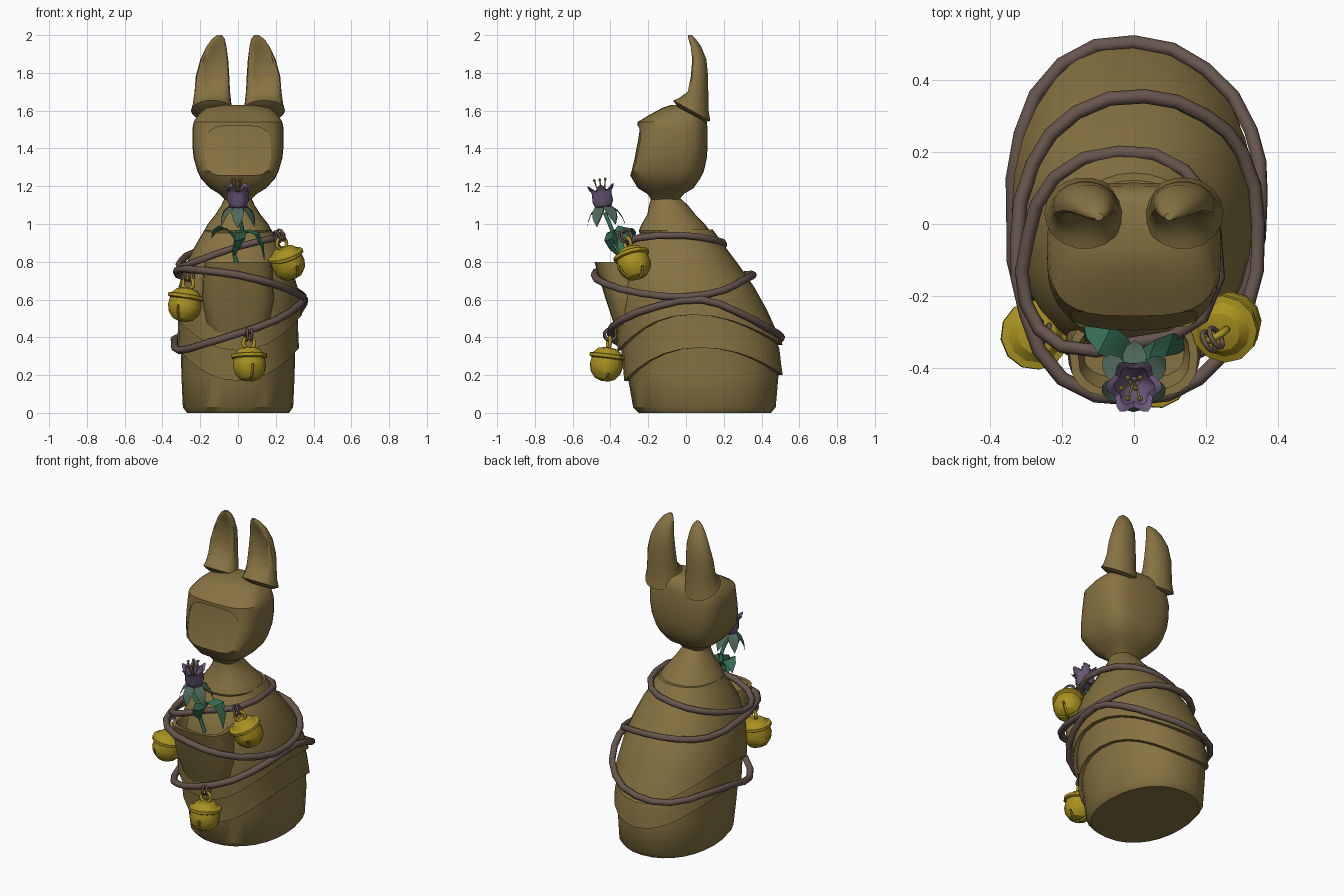
import bpy, bmesh, math
from mathutils import Vector, Matrix, Euler

cube = bpy.data.objects.get("Cube")
if cube:
    bpy.data.objects.remove(cube)


def material(name, r, g, b):
    m = bpy.data.materials.new(name)
    m.use_nodes = True
    m.diffuse_color = (r, g, b, 1)
    bsdf = next(n for n in m.node_tree.nodes if n.type == 'BSDF_PRINCIPLED')
    bsdf.inputs["Base Color"].default_value = (r, g, b, 1)
    bsdf.inputs["Roughness"].default_value = 0.8
    return m


CLOTH = material("olive cloth", .24, .17, .055)
GOLD = material("bell gold", .40, .29, .015)
ROPE = material("brown rope", .135, .09, .075)
PETAL = material("purple petal", .14, .095, .19)
SEPAL = material("grey green sepal", .08, .14, .105)
LEAF = material("leaf green", .035, .15, .085)
STAMEN = material("stamen yellow", .32, .24, .06)


def smooth(ob, angle=35):
    bpy.ops.object.select_all(action='DESELECT')
    ob.select_set(True)
    bpy.context.view_layer.objects.active = ob
    bpy.ops.object.shade_smooth_by_angle(angle=math.radians(angle))


def loft(name, rings, mat, cap_start=True, cap_end=True, angle=35):
    """Skin a list of equally long closed rings."""
    bm = bmesh.new()
    rows = [[bm.verts.new(p) for p in ring] for ring in rings]
    n = len(rows[0])
    for a, b in zip(rows, rows[1:]):
        for i in range(n):
            j = (i + 1) % n
            bm.faces.new((a[i], a[j], b[j], b[i]))
    if cap_start:
        bm.faces.new(rows[0][::-1])
    if cap_end:
        bm.faces.new(rows[-1])
    bmesh.ops.recalc_face_normals(bm, faces=bm.faces)
    me = bpy.data.meshes.new(name)
    bm.to_mesh(me)
    bm.free()
    me.materials.append(mat)
    ob = bpy.data.objects.new(name, me)
    bpy.context.collection.objects.link(ob)
    smooth(ob, angle)
    return ob


def tube(name, points, radius, mat, cyclic=False, res=2, sides=2):
    cu = bpy.data.curves.new(name, 'CURVE')
    cu.dimensions = '3D'
    cu.bevel_depth, cu.bevel_resolution, cu.resolution_u = radius, sides, res
    cu.use_fill_caps = True
    sp = cu.splines.new('BEZIER')
    sp.bezier_points.add(len(points) - 1)
    for bp, p in zip(sp.bezier_points, points):
        bp.co = p
        bp.handle_left_type = bp.handle_right_type = 'AUTO'
    sp.use_cyclic_u = cyclic
    cu.materials.append(mat)
    ob = bpy.data.objects.new(name, cu)
    bpy.context.collection.objects.link(ob)
    bpy.ops.object.select_all(action='DESELECT')
    ob.select_set(True)
    bpy.context.view_layer.objects.active = ob
    bpy.ops.object.convert(target='MESH')
    smooth(bpy.context.object, 50)


def oval(t, n):
    """Unit superellipse point."""
    c, s = math.cos(t), math.sin(t)
    return math.copysign(abs(c) ** (2 / n), c), math.copysign(abs(s) ** (2 / n), s)


def angles(n):
    return [math.tau * i / n for i in range(n)]


def ring(z, rx, yf, yb, n=2.2, count=28):
    return [Vector((rx * x, (yf + yb) / 2 + (yb - yf) / 2 * y, z))
            for x, y in (oval(t, n) for t in angles(count))]


# Body: wrapped layers that share one tapering form (z, half width, front, back)
FORM = [(0, .27, -.25, .45), (.03, .292, -.28, .475), (.2, .30, -.31, .49), (.36, .302, -.335, .48),
        (.5, .308, -.355, .43), (.6, .308, -.36, .385), (.7, .292, -.355, .33), (.8, .262, -.335, .26),
        (.9, .215, -.28, .19), (.97, .175, -.23, .14)]


def form(z, t, off):
    k = next((i for i in range(len(FORM) - 2) if z <= FORM[i + 1][0]), len(FORM) - 2)
    a, b = FORM[k], FORM[k + 1]
    f = (z - a[0]) / (b[0] - a[0])
    rx, yf, yb = (p + (q - p) * f for p, q in zip(a[1:], b[1:]))
    x, y = oval(t, 2.2)
    return Vector(((rx + off) * x, (yf + yb) / 2 + ((yb - yf) / 2 + off) * y, z))


def layer(name, front, side, back, top, flare):
    rows = []
    for f, off in ((0, -.02), (0, flare), (.12, flare * .8), (.3, flare * .6), (.5, flare * .4),
                   (.7, flare * .25), (.85, .003), (1, .002)):
        row = []
        for t in angles(28):
            s = math.sin(t)
            hem = side + ((front if s < 0 else back) - side) * s * s
            row.append(form(hem + (top - hem) * f, t, off))
        rows.append(row)
    loft(name, rows, CLOTH, False)


loft("base_wrap", [ring(*r) for r in FORM[:5]], CLOTH)
layer("lower_wrap", .17, .345, .20, .66, .022)
layer("upper_wrap", .33, .52, .36, .97, .032)
loft("collar", [ring(*r) for r in ((.94, .17, -.24, .11), (.965, .178, -.25, .125), (1.0, .16, -.235, .10),
     (1.05, .12, -.205, .05), (1.1, .088, -.195, .01), (1.14, .07, -.185, -.035), (1.2, .075, -.18, -.03))], CLOTH)

# Hollow front pouch
loft("front_pouch", [ring(z, rx, yf, yb, 2.8, 20) for z, rx, yf, yb in (
    (.36, .11, -.345, -.2), (.48, .17, -.385, -.2), (.6, .19, -.425, -.2), (.7, .188, -.455, -.22),
    (.8, .178, -.485, -.25), (.8, .155, -.465, -.27), (.73, .14, -.43, -.28))], CLOTH)

# Head with a shallow hollow face
head = loft("head", [ring(*r, 3.2 if r[0] < 1.6 else 2.6, 32) for r in (
    (1.13, .07, -.185, -.035), (1.16, .10, -.205, -.01), (1.19, .15, -.255, .04), (1.24, .195, -.285, .075),
    (1.28, .215, -.31, .095), (1.35, .235, -.29, .11), (1.42, .242, -.272, .115), (1.5, .242, -.256, .115),
    (1.54, .235, -.256, .11), (1.58, .21, -.19, .105), (1.615, .17, -.125, .085), (1.63, .08, -.08, .06))], CLOTH)
cut = []
for y0, s in ((-.5, 1), (0, 1), (.004, .75), (.006, .4), (.006, .03)):
    row = []
    for x, v in (oval(t, 3.6) for t in angles(28)):
        px, pz = .175 * x * s, 1.385 + .135 * v * s
        slope = -.292 + .2 * (pz - 1.28) + .7 * px * px
        row.append(Vector((px, y0 if y0 < -.1 else slope + y0, pz)))
    cut.append(row)
cutter = loft("face_cutter", cut, CLOTH)
cutter.hide_render = True
mod = head.modifiers.new("face", 'BOOLEAN')
mod.object, mod.operation, mod.solver = cutter, 'DIFFERENCE', 'EXACT'
bpy.context.view_layer.objects.active = head
bpy.ops.object.modifier_apply(modifier="face")
bpy.data.objects.remove(cutter)
smooth(head, 30)

# Ears with a tilted cuff and scooped front (z, x, y, half width, half depth, tilt, dent)
EAR = [(1.58, .135, .03, .08, .075, .04, 0), (1.6, .137, .03, .112, .1, .055, 0), (1.635, .137, .035, .102, .085, .03, .1),
       (1.7, .136, .045, .094, .074, 0, .6), (1.78, .135, .052, .089, .066, 0, .9), (1.87, .126, .055, .074, .054, 0, .9),
       (1.94, .114, .043, .053, .038, 0, .6), (1.98, .104, .03, .034, .022, 0, .2), (2.0, .098, .02, .013, .01, 0, 0)]
for side, label in ((1, "left"), (-1, "right")):
    rows = []
    for z, cx, cy, rx, ry, tilt, dent in EAR:
        row = []
        for t in angles(18):
            c, s = math.cos(t), math.sin(t)
            row.append(Vector((side * (cx + rx * c), cy + ry * (s + dent * max(0, -s) ** 3), z - tilt * s)))
        rows.append(row)
    loft(label + "_ear", rows, CLOTH, angle=40)

# Ropes wound around the body
tube("upper_rope", [(0, -.33, .88), (.19, -.26, .925), (.225, -.02, .94), (.14, .15, .915), (-.04, .2, .89),
     (-.22, .13, .855), (-.295, -.04, .81), (-.3, -.22, .775), (-.2, -.34, .81)], .019, ROPE, True)
tube("middle_rope", [(-.3, -.25, .76), (-.2, -.43, .755), (0, -.485, .73), (.18, -.43, .685), (.31, -.25, .635),
     (.345, 0, .615), (.3, .2, .65), (.2, .3, .7), (.03, .355, .73), (-.16, .31, .73), (-.28, .17, .72),
     (-.325, -.05, .745)], .02, ROPE, True)
tube("lower_rope", [(0, -.40, .42), (.2, -.345, .49), (.32, -.15, .565), (.352, .08, .6), (.325, .26, .54),
     (.2, .43, .45), (0, .505, .4), (-.2, .445, .385), (-.315, .25, .4), (-.335, 0, .37), (-.31, -.2, .33),
     (-.18, -.345, .365)], .02, ROPE, True)


# Bells: lathed shell with a cross slit, hanging ring and rope loops
def circle(r, count, place, plane='xz'):
    pts = [(r * math.cos(t), r * math.sin(t)) for t in angles(count)]
    return [place @ Vector((a, 0, b) if plane == 'xz' else (0, a, b)) for a, b in pts]


PROFILE = [(.02, .082), (.055, .074), (.078, .05), (.097, .045), (.097, .028), (.084, .022), (.09, -.015),
           (.08, -.055), (.055, -.085), (.02, -.098)]


def bell(label, center, rot):
    place = Matrix.Translation(center) @ Euler(rot).to_matrix().to_4x4()
    shell = loft(label + "_bell", [[place @ Vector((r * math.cos(t), r * math.sin(t), z)) for t in angles(12)]
                                   for r, z in PROFILE], GOLD, angle=30)
    for k, size in enumerate(((.012, .3, .09), (.3, .012, .05))):
        bpy.ops.mesh.primitive_cube_add(size=1)
        slit = bpy.context.object
        slit.matrix_world = place @ Matrix.Translation((0, 0, -.06 - .02 * k)) @ Matrix.Diagonal((*size, 1))
        slit.hide_render = True
        bpy.context.view_layer.update()
        m = shell.modifiers.new("slit", 'BOOLEAN')
        m.object, m.operation, m.solver = slit, 'DIFFERENCE', 'EXACT'
        bpy.context.view_layer.objects.active = shell
        bpy.ops.object.modifier_apply(modifier="slit")
        bpy.data.objects.remove(slit)
    bpy.ops.mesh.primitive_uv_sphere_add(segments=12, ring_count=8, radius=.072,
                                         location=place @ Vector((0, 0, -.015)))
    bpy.context.object.name = label + "_bell_core"
    bpy.context.object.data.materials.append(GOLD)
    tube(label + "_bell_ring", circle(.03, 8, place @ Matrix.Translation((0, 0, .105))), .01, GOLD, True)
    for dx in (-.012, .012):
        tube(label + "_bell_loop", circle(.03, 8, place @ Matrix.Translation((dx, 0, .15)), 'yz'),
             .007, ROPE, True)


bell("left", (.262, -.28, .80), (.1, -.4, .5))
bell("right", (-.28, -.31, .58), (-.1, .12, -.4))
bell("front", (.06, -.42, .265), (-.12, 0, .2))

# Flower: stem, arched leaves, drooping sepals, cup and stamens
tube("stem", [(.01, -.35, .75), (-.02, -.36, .86), (.02, -.385, .95), (0, -.43, 1.06)], .011, LEAF, res=4)


def leaf(name, path, width, mat, across):
    """Folded pointed blade along a path."""
    n = len(path) - 1
    rows = []
    for i, p in enumerate(path):
        w = Vector(across).normalized() * width * max(.06, math.sin(math.pi * (.12 + .88 * i / n)))
        p, lift = Vector(p), Vector((0, 0, .008))
        rows.append([p - w, p - lift, p + w, p - lift * .4])
    loft(name, rows, mat)


leaf("left_leaf", [(0, -.37, .9), (.05, -.35, .965), (.1, -.335, .95), (.13, -.34, .88), (.14, -.35, .81)],
     .036, LEAF, (.35, 1, .2))
leaf("right_leaf", [(0, -.37, .9), (-.04, -.345, .96), (-.08, -.32, .985), (-.12, -.29, .965), (-.14, -.27, .93)],
     .045, LEAF, (.5, 1, -.2))
leaf("front_leaf", [(0, -.375, .97), (.015, -.40, .96), (.01, -.41, .92), (-.01, -.39, .87), (-.02, -.36, .83)],
     .04, LEAF, (.8, .6, .2))

tip = Matrix.Translation((0, -.435, 1.08)) @ Matrix.Rotation(.14, 4, 'X')
for i, t in enumerate(angles(6)):
    d = Vector((math.cos(t + .5), math.sin(t + .5), 0))
    leaf("sepal_%d" % i, [tip @ (d * r + Vector((0, 0, z))) for r, z in
         ((.008, .01), (.04, .012), (.07, -.015), (.09, -.05), (.1, -.085))], .034, SEPAL, (-d.y, d.x, 0))


def cup_row(r, z, wave):
    return [tip @ Vector(((r + wave * math.cos(6 * t)) * math.cos(t), (r + wave * math.cos(6 * t)) * math.sin(t),
                          z + 1.6 * wave * math.cos(6 * t))) for t in angles(36)]


loft("flower_cup", [cup_row(*r) for r in ((.015, .0, 0), (.045, .015, 0), (.057, .045, .002), (.053, .08, .003),
     (.06, .105, .006), (.07, .115, .009), (.052, .105, .006), (.04, .06, .002), (.015, .03, 0))], PETAL)
for i, t in enumerate(angles(6)):
    r = .034 if i else .005
    d = Vector((math.cos(t) * r, math.sin(t) * r, .155))
    tube("stamen_%d" % i, [tip @ Vector((0, 0, .03)), tip @ Vector((d.x * .6, d.y * .6, .1)), tip @ d], .0035, STAMEN)
    bpy.ops.mesh.primitive_ico_sphere_add(subdivisions=1, radius=.009, location=tip @ d)
    bpy.context.object.name = "anther_%d" % i
    bpy.context.object.data.materials.append(STAMEN)
